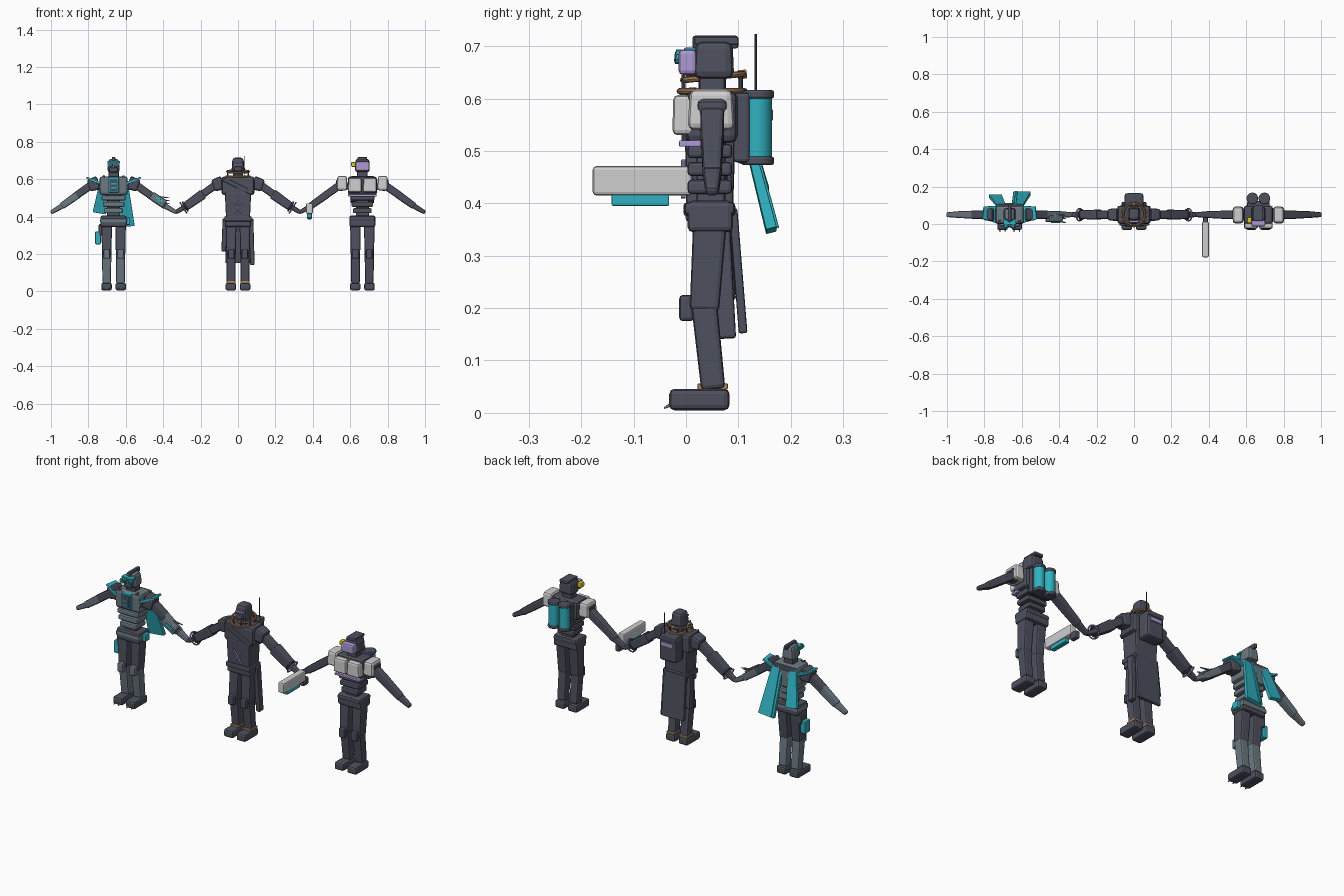
import bpy, math
from mathutils import Vector, Matrix

cube = bpy.data.objects.get("Cube")
if cube:
    bpy.data.objects.remove(cube, do_unlink=True)


def material(name, *rgb):
    m = bpy.data.materials.new(name)
    m.use_nodes = True
    m.diffuse_color = (*rgb, 1)
    m.node_tree.nodes["Principled BSDF"].inputs["Base Color"].default_value = (*rgb, 1)
    return m


DARK = material("charcoal", .075, .08, .11)
SLATE = material("slate grey", .15, .19, .22)
TEAL = material("teal", .03, .44, .53)
WHITE = material("off white", .62, .62, .63)
PURPLE = material("lilac", .42, .32, .65)
TAN = material("tan", .43, .22, .1)
YELLOW = material("yellow", .75, .6, .02)

origin_x = 0
prefix = ""


def finish(obj, name, mat, bevel=0):
    obj.name = prefix + "_" + name
    obj.data.materials.append(mat)
    if bevel:
        mod = obj.modifiers.new("rounded edges", "BEVEL")
        mod.width, mod.segments = bevel, 2
    return obj


def limb(name, start, end, w, d, mat, taper=1, bevel=.008):
    """Tapered box running from start to end; w across, d along y."""
    a, b = Vector(start), Vector(end)
    axis = (b - a).normalized()
    y = Vector((0, 1, 0))
    y = (y - axis * y.dot(axis)).normalized()
    x = y.cross(axis)
    shift = Vector((origin_x, 0, 0))
    verts = [p + shift + x * (i * w * s / 2) + y * (j * d * s / 2)
             for p, s in ((a, 1), (b, taper))
             for i, j in ((-1, -1), (1, -1), (1, 1), (-1, 1))]
    faces = [(3, 2, 1, 0), (4, 5, 6, 7)]
    faces += [(i, (i + 1) % 4, (i + 1) % 4 + 4, i + 4) for i in range(4)]
    mesh = bpy.data.meshes.new(name)
    mesh.from_pydata(verts, [], faces)
    obj = bpy.data.objects.new(name, mesh)
    bpy.context.collection.objects.link(obj)
    return finish(obj, name, mat, min(bevel, w * .3, d * .3))


def box(name, x, y, z, mat, taper=1, bevel=.007):
    """Box given by its (low, high) span on each axis."""
    cx, cy = sum(x) / 2, sum(y) / 2
    return limb(name, (cx, cy, z[0]), (cx, cy, z[1]), x[1] - x[0], y[1] - y[0], mat, taper, bevel)


def rod(name, start, end, radius, mat, sides=16, bevel=0):
    a, b = Vector(start), Vector(end)
    bpy.ops.mesh.primitive_cylinder_add(vertices=sides, radius=radius, depth=(b - a).length,
                                        location=(a + b) / 2 + Vector((origin_x, 0, 0)))
    obj = bpy.context.object
    obj.rotation_euler = (b - a).to_track_quat("Z", "Y").to_euler()
    bpy.ops.object.shade_smooth_by_angle()
    return finish(obj, name, mat, bevel)


def ring(name, at, radius, thick, mat, rot=(0, 0, 0)):
    bpy.ops.mesh.primitive_torus_add(major_radius=radius, minor_radius=thick, major_segments=28,
                                     minor_segments=8, rotation=rot,
                                     location=Vector(at) + Vector((origin_x, 0, 0)))
    bpy.ops.object.shade_smooth_by_angle()
    return finish(bpy.context.object, name, mat)


def body(forearm, shin, chest, chest_half, fore_w=.042):
    """Parts shared by all three figures."""
    for side, s in (("left", 1), ("right", -1)):
        box(side + "_foot", sorted((s * .01, s * .066)), (-.032, .083), (.005, .046), DARK, bevel=.01)
        limb(side + "_shin", (s * .037, .052, .045), (s * .037, .035, .205), .046, .046, shin, 1.08)
        limb(side + "_thigh", (s * .037, .035, .195), (s * .037, .046, .37), .05, .056, DARK, 1.15)
        box(side + "_knee_pad", sorted((s * .02, s * .054)), (-.013, .015), (.175, .225), shin)
        limb(side + "_shoulder", (s * .08, .05, .582), (s * .135, .05, .565), .075, .07, DARK, .85, .012)
        limb(side + "_upper_arm", (s * .115, .05, .572), (s * .2, .05, .512), .042, .046, DARK, .95)
        limb(side + "_forearm", (s * .185, .05, .522), (s * .28, .05, .454), fore_w, fore_w, forearm, .85)
        limb(side + "_hand", (s * .27, .05, .46), (s * .336, .05, .421), .03, .036, forearm, .7)
    box("pelvis", (-.07, .07), (.003, .09), (.345, .405), DARK, bevel=.01)
    box("chest", (-chest_half, chest_half), (0, .098), (.515, .615), chest, bevel=.014)
    box("neck", (-.028, .028), (.025, .075), (.605, .65), DARK)


def ribs(mat):
    for i, half in enumerate((.05, .058, .064)):
        z = .418 + i * .034
        box("belly_plate", (-half, half), (.003, .088), (z, z + .027), mat)
    box("spine", (-.035, .035), (.02, .075), (.39, .53), DARK)


# Caped figure
origin_x, prefix = -.665, "caped"
body(SLATE, SLATE, SLATE, .075)
ribs(SLATE)
box("belt", (-.072, .072), (-.001, .094), (.365, .39), SLATE)
box("chest_core_frame", (-.028, .028), (-.012, .01), (.53, .612), TEAL, bevel=.003)
box("chest_core", (-.022, .022), (-.017, 0), (.537, .602), DARK, bevel=.003)
for z in (.55, .572):
    box("core_light", (-.015, .015), (-.02, -.015), (z, z + .008), TEAL, bevel=.001)
box("head", (-.034, .034), (.012, .088), (.637, .708), SLATE, .82, .014)
box("crest", (-.009, .009), (.012, .1), (.695, .72), DARK)
box("jaw", (-.024, .024), (.0, .03), (.637, .662), DARK)
box("brow", (-.034, .034), (-.004, .03), (.687, .697), TEAL, bevel=.003)
for side, s in (("left", 1), ("right", -1)):
    rod(side + "_goggle", (s * .017, .02, .676), (s * .019, -.02, .68), .014, TEAL, 10)
    rod(side + "_lens", (s * .018, -.012, .679), (s * .018, -.022, .68), .009, DARK, 10)
    limb(side + "_wing", (s * .055, .05, .572), (s * .142, .06, .607), .014, .095, TEAL, .72, .002)
    limb(side + "_wing_strut", (s * .05, .012, .62), (s * .075, .015, .55), .014, .02, DARK)
    for x in (.024, .052):
        limb(side + "_toe_claw", (s * x, -.028, .016), (s * x, -.042, .009), .009, .008, SLATE, .4, .001)
limb("left_cape", (.042, .098, .603), (.066, .163, .348), .062, .014, TEAL, 1.5, .002)
limb("left_cape_ridge", (.03, .104, .6), (.036, .172, .352), .012, .012, TEAL, 1, .002)
limb("right_cape", (-.045, .098, .603), (-.077, .15, .42), .05, .014, TEAL, 1.4, .002)
box("cape_yoke", (-.07, .07), (.085, .108), (.575, .608), DARK)
box("back_housing", (-.04, .04), (.088, .112), (.5, .59), SLATE)
box("thigh_holster", (-.099, -.068), (.025, .068), (.252, .32), TEAL, bevel=.005)
box("holster_strap", (-.08, -.05), (.02, .075), (.3, .36), DARK)
box("left_hip_pouch", (.068, .088), (.03, .07), (.355, .395), TEAL)
# Gauntlet with small blades on the left arm
limb("gauntlet", (.2, .028, .515), (.275, .028, .465), .045, .035, SLATE)
for i in range(3):
    limb("gauntlet_blade", (.215, .02 + i * .014, .49 + i * .01), (.3, .008 + i * .02, .468 + i * .016),
         .009, .013, SLATE, .4, .001)
limb("gauntlet_light", (.225, .008, .5), (.265, .008, .475), .014, .006, TEAL, 1, .001)

# Hooded figure with pack and long coat
origin_x, prefix = 0, "hooded"
body(DARK, DARK, DARK, .088, .054)
box("abdomen", (-.064, .064), (.002, .09), (.39, .53), DARK, 1.1)
box("belt", (-.073, .073), (-.005, .094), (.375, .402), DARK)
limb("chest_strap", (-.075, -.003, .6), (.078, -.003, .525), .022, .012, DARK, 1, .003)
box("head", (-.035, .035), (.015, .09), (.637, .715), DARK, .84, .015)
box("visor", (-.024, .024), (.007, .022), (.676, .684), PURPLE, bevel=.001)
box("mask", (-.022, .022), (.003, .03), (.642, .668), DARK)
for s in (1, -1):
    limb("belly_cross", (-s * .022, -.005, .41), (s * .022, -.005, .482), .006, .009, PURPLE, 1, .001)
# Open neck cage
ring("lower_collar", (0, .05, .614), .062, .006, TAN)
ring("upper_collar", (0, .052, .641), .058, .006, TAN, (math.radians(6), 0, 0))
for i in range(8):
    a = math.tau * (i + .5) / 8
    x, y = .059 * math.cos(a), .05 + .059 * math.sin(a)
    rod("collar_post", (x, y, .612), (x, y, .645), .004, DARK, 8)
rod("collar_knob", (0, .098, .645), (0, .116, .647), .009, TAN, 10, .003)
box("pack", (-.052, .052), (.092, .16), (.475, .612), DARK, bevel=.014)
box("pack_flap", (-.048, .048), (.1, .164), (.585, .612), DARK)
box("pack_label", (-.034, .034), (.155, .166), (.558, .579), PURPLE, bevel=.002)
rod("antenna", (.036, .133, .6), (.036, .133, .723), .0022, DARK, 8)
# Coat panels and ankle bands
limb("coat_back", (0, .09, .39), (0, .109, .152), .13, .016, DARK, 1.04, .004)
for side, s in (("left", 1), ("right", -1)):
    limb(side + "_coat_side", (s * .07, .065, .39), (s * .077, .078, .142 if s > 0 else .215), .024, .035, DARK, 1, .005)
    box(side + "_ankle_band", sorted((s * .013, s * .061)), (.022, .08), (.045, .056), TAN, bevel=.002)
    turn = (0, s * math.radians(122), 0)
    ring(side + "_wrist_band", (s * .292, .05, .447), .033, .004, PURPLE, turn)
    ring(side + "_cuff_band", (s * .282, .05, .454), .026, .005, DARK, turn)

# Armoured figure with tanks
origin_x, prefix = .665, "armoured"
body(DARK, DARK, DARK, .078)
ribs(DARK)
box("belt", (-.068, .068), (-.003, .093), (.378, .402), DARK)
box("chest_trim", (-.076, .076), (-.013, .03), (.508, .52), PURPLE, bevel=.002)
for side, s in (("left", 1), ("right", -1)):
    box(side + "_chest_plate", sorted((s * .003, s * .077)), (-.026, .02), (.53, .607), WHITE, .93, .01)
    box(side + "_pauldron", sorted((s * .08, s * .137)), (.003, .093), (.54, .618), WHITE, .9, .012)
    rod(side + "_tank", (s * .032, .137, .482), (s * .032, .137, .605), .027, TEAL, 20)
    for z in (.473, .6):
        rod(side + "_tank_cap", (s * .032, .137, z), (s * .032, .137, z + .016), .031, DARK, 20, .004)
box("tank_frame", (-.06, .06), (.09, .122), (.478, .612), DARK)
box("head", (-.04, .04), (.014, .092), (.637, .71), DARK, .92, .015)
box("visor", (-.037, .037), (-.014, .02), (.645, .694), PURPLE, bevel=.008)
box("head_crest", (-.026, .026), (.016, .1), (.702, .718), DARK, bevel=.004)
box("ear_lamp", (-.06, -.036), (.005, .035), (.666, .692), YELLOW, bevel=.005)
# Long blocky weapon in the right hand
box("weapon_body", (-.301, -.265), (-.178, .012), (.415, .471), WHITE, bevel=.007)
box("weapon_underside", (-.296, -.27), (-.142, -.032), (.395, .418), TEAL, bevel=.003)
box("weapon_grip", (-.296, -.27), (.0, .045), (.385, .425), DARK)
